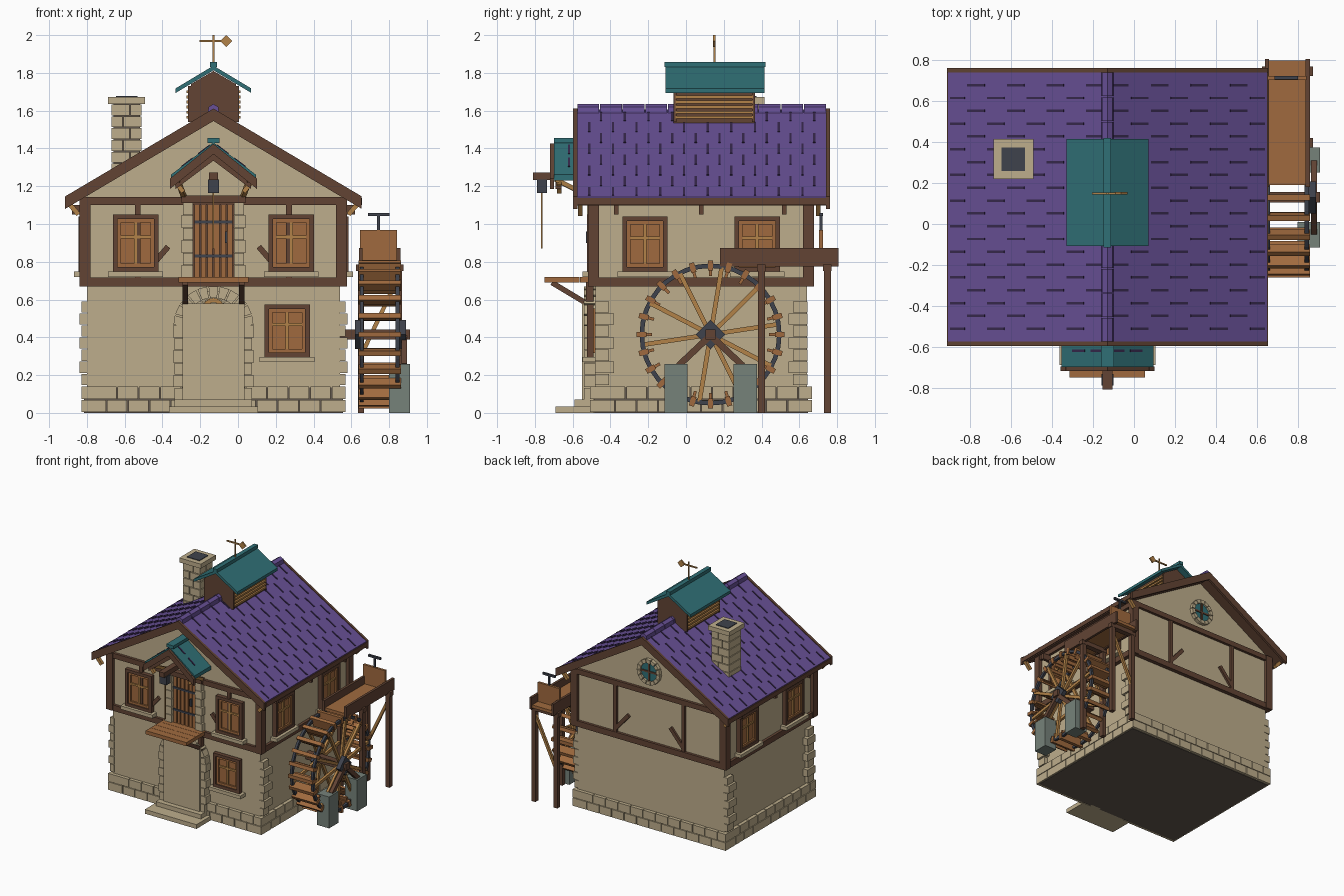
import bpy, bmesh, math
from mathutils import Matrix, Vector

if "Cube" in bpy.data.objects:
    bpy.data.objects.remove(bpy.data.objects["Cube"])

COL = dict(stone=(190, 174, 140), mortar=(98, 88, 78), dark_wood=(98, 68, 52), plank_wood=(160, 106, 62),
           light_wood=(178, 130, 72), purple_tile=(104, 80, 150), tile_gap=(54, 40, 76), teal=(48, 112, 118),
           iron=(62, 66, 76), grey_stone=(118, 130, 122))
lin = lambda v: (v / 255 / 12.92) if v < 10 else ((v / 255 + 0.055) / 1.055) ** 2.4
MATS = {}
for n, c in COL.items():
    MATS[n] = bpy.data.materials.new(n)
    MATS[n].diffuse_color = (*[lin(v) for v in c], 1)
KEYS = list(COL)
I4 = Matrix.Identity(4)
CX, CY = -0.13, 0.08


class Part:
    """Collects closed solids into one named object."""
    def __init__(self, name):
        self.name, self.bm = name, bmesh.new()

    def faces(self, pts, idx, mat, M):
        v = [self.bm.verts.new(M @ Vector(p)) for p in pts]
        for f in idx:
            self.bm.faces.new([v[i] for i in f]).material_index = KEYS.index(mat)

    def box(self, x0, x1, y0, y1, z0, z1, mat, M=I4):
        self.prism([(x0, z0), (x1, z0), (x1, z1), (x0, z1)], y0, y1, mat, M)

    def prism(self, prof, y0, y1, mat, M=I4):
        n = len(prof)
        pts = [(x, y0, z) for x, z in prof] + [(x, y1, z) for x, z in prof]
        idx = [tuple(range(n)), tuple(range(n, 2 * n))]
        idx += [(i, (i + 1) % n, n + (i + 1) % n, n + i) for i in range(n)]
        self.faces(pts, idx, mat, M)

    def bar(self, p, q, w, h, mat, M=I4):
        p, q = Vector(p), Vector(q)
        R = Matrix.Translation((p + q) / 2) @ (q - p).to_track_quat('Y', 'Z').to_matrix().to_4x4()
        l = (q - p).length / 2
        self.box(-w / 2, w / 2, -l, l, -h / 2, h / 2, mat, M @ R)

    def arc(self, u, z, r0, r1, a0, a1, d0, d1, n, mat, M=I4):
        closed = a1 - a0 > 6.28
        m = n if closed else n + 1
        pts = []
        for i in range(m):
            a = a0 + (a1 - a0) * i / n
            pts += [(u + r * math.cos(a), d, z + r * math.sin(a)) for r, d in ((r0, d0), (r1, d0), (r1, d1), (r0, d1))]
        idx = [(4 * i + k, 4 * i + (k + 1) % 4, 4 * ((i + 1) % m) + (k + 1) % 4, 4 * ((i + 1) % m) + k)
               for i in range(n) for k in range(4)]
        if not closed:
            idx += [(0, 1, 2, 3), (4 * n, 4 * n + 1, 4 * n + 2, 4 * n + 3)]
        self.faces(pts, idx, mat, M)

    def done(self):
        bmesh.ops.recalc_face_normals(self.bm, faces=self.bm.faces)
        me = bpy.data.meshes.new(self.name)
        used = sorted({f.material_index for f in self.bm.faces})
        for f in self.bm.faces:
            f.material_index = used.index(f.material_index)
        self.bm.to_mesh(me)
        for i in used:
            me.materials.append(MATS[KEYS[i]])
        bpy.context.collection.objects.link(bpy.data.objects.new(self.name, me))


# wall frames: local x runs along the wall, local y points outwards
def frame(deg, dist):
    a = math.radians(deg)
    o = Vector((math.sin(a), -math.cos(a), 0))
    u = Vector((math.cos(a), math.sin(a), 0))
    M = Matrix(((u.x, o.x, 0, CX + o.x * dist), (u.y, o.y, 0, CY + o.y * dist), (0, 0, 1, 0), (0, 0, 0, 1)))
    return M

HX, HY = 0.68, 0.57
FRONT, RIGHT, BACK, LEFT = frame(0, HY), frame(90, HX), frame(180, HY), frame(270, HX)
SIDES = ((FRONT, HX, HY), (RIGHT, HY, HX), (BACK, HX, HY), (LEFT, HY, HX))

# walls
p = Part("walls")
p.box(CX - 0.67, CX + 0.67, CY - 0.56, CY + 0.56, 0.1, 0.7, 'stone')
p.prism([(CX - HX, 0.69), (CX + HX, 0.69), (CX + HX, 1.15), (CX, 1.56), (CX - HX, 1.15)], CY - HY, CY + HY, 'stone')
p.done()

# foundation and its stone courses
p = Part("foundation")
p.box(CX - 0.685, CX + 0.685, CY - 0.565, CY + 0.565, 0, 0.135, 'mortar')
for M, w, _ in SIDES:
    n = 12 if w == HX else 10
    for r in range(2):
        edges = [-w - 0.02] + [-w + 2 * w * (i + 0.5 * r) / n for i in range(1, n)] + [w + 0.02]
        for a, b in zip(edges, edges[1:]):
            p.box(a + 0.003, b - 0.003, -0.01, 0.018, 0.004 + 0.07 * r, 0.069 + 0.07 * r, 'stone', M)
p.done()

# corner stones on the side walls
p = Part("corner_stones")
for M in (RIGHT, LEFT):
    for s in (-1, 1):
        for i in range(7):
            w = 0.1 if i % 2 else 0.075
            a, b = sorted((s * 0.562, s * (0.562 - w)))
            p.box(a, b, -0.02, 0.018 + 0.012 * (i % 2), 0.148 + i * 0.064, 0.207 + i * 0.064, 'stone', M)
p.done()

# timber frame
p = Part("timber_frame")
for M, w, _ in SIDES:
    gable = w == HX
    for z0, z1 in ((0.668, 0.716), (1.1, 1.142)):
        p.box(-w - 0.02, w + 0.02, -0.02, 0.022, z0, z1, 'dark_wood', M)
    for s in (-1, 1):
        p.box(*sorted((s * (w + 0.028), s * (w - 0.025))), -0.03, 0.028, 0.67, 1.14, 'dark_wood', M)
        if gable:
            x = 0.31 if M == BACK else 0.4
            x2 = 0.31 if M == BACK else 0.36
            p.box(s * x - 0.015, s * x + 0.015, -0.01, 0.018, 0.7, 1.11, 'dark_wood', M)
            p.bar((s * x2, 0.004, 0.74), (s * (x2 - 0.12), 0.004, 0.88), 0.026, 0.03, 'dark_wood', M)
        else:
            for y in (-0.45, 0, 0.44):
                p.box(y - 0.012, y + 0.012, 0, 0.07, 1.05, 1.1, 'dark_wood', M)
p.done()


# windows with frames, panes, bars and sills
def window(name, M, u, z0, z1, w=0.12):
    p = Part(name)
    zm = (z0 + z1) / 2
    p.box(u - w + 0.02, u + w - 0.02, -0.01, 0.01, z0 + 0.02, z1 - 0.02, 'plank_wood', M)
    for t, d, k, m in ((0, 0.035, 0.024, 'dark_wood'), (0.024, 0.025, 0.018, 'plank_wood')):
        for s in (-1, 1):
            p.box(*sorted((u + s * (w - t), u + s * (w - t - k))), 0, d, z0 + t, z1 - t, m, M)
        p.box(u - w + t, u + w - t, 0, d - 0.001, z0 + t, z0 + t + k, m, M)
        p.box(u - w + t, u + w - t, 0, d - 0.001, z1 - t - k, z1 - t, m, M)
    p.box(u - 0.008, u + 0.008, 0, 0.022, z0 + 0.03, z1 - 0.03, 'light_wood', M)
    p.box(u - w + 0.03, u + w - 0.03, 0, 0.02, zm + 0.025, zm + 0.04, 'light_wood', M)
    p.box(u - w - 0.025, u + w + 0.025, -0.01, 0.058, z0 - 0.028, z0, 'stone', M)
    p.done()

for s, n in ((-1, "a"), (1, "b")):
    window("front_window_" + n, FRONT, s * 0.412, 0.748, 1.05)
    window("right_window_" + n, RIGHT, s * 0.297, 0.748, 1.04)
    window("left_window_" + n, LEFT, s * 0.297, 0.748, 1.04)
window("ground_window", FRONT, 0.39, 0.297, 0.573)

# round window in the back gable
p = Part("round_window")
p.arc(0, 1.29, 0.001, 0.08, 0, 2 * math.pi, -0.01, 0.012, 20, 'teal', BACK)
for i in range(14):
    a = i * math.tau / 14
    p.arc(0, 1.29, 0.075, 0.105, a + 0.03, a + math.tau / 14 - 0.03, -0.01, 0.028, 1, 'stone', BACK)
p.box(-0.007, 0.007, 0, 0.02, 1.215, 1.365, 'dark_wood', BACK)
p.box(-0.075, 0.075, 0, 0.019, 1.283, 1.297, 'dark_wood', BACK)
p.done()

# ground entrance: door block, jambs, arch and steps
p = Part("entrance")
p.box(-0.165, 0.165, -0.02, 0.06, 0.0, 0.58, 'stone', FRONT)
for s in (-1, 1):
    for i in range(6):
        w = 0.215 if i % 2 else 0.205
        p.box(*sorted((s * 0.15, s * w)), -0.02, 0.05, 0.07 + i * 0.066, 0.132 + i * 0.066, 'stone', FRONT)
for i in range(11):
    a = i * math.pi / 11
    p.arc(0, 0.46, 0.15, 0.212, a + 0.02, a + math.pi / 11 - 0.02, -0.02, 0.05, 1, 'stone', FRONT)
    p.arc(0, 0.55, 0.06, 0.1, a + 0.03, a + math.pi / 11 - 0.03, -0.02, 0.035, 1, 'stone', FRONT)
p.arc(0, 0.55, 0.035, 0.058, 0, math.pi, -0.02, 0.03, 8, 'light_wood', FRONT)
p.box(-0.235, 0.235, 0.0, 0.2, 0, 0.035, 'stone', FRONT)
p.box(-0.205, 0.205, 0.0, 0.1, 0.035, 0.07, 'stone', FRONT)
p.done()

# loading door
p = Part("loading_door")
p.box(-0.11, 0.11, -0.01, 0.008, 0.71, 1.12, 'dark_wood', FRONT)
for i in range(6):
    x = -0.105 + i * 0.035
    p.box(x + 0.004, x + 0.031, 0, 0.02, 0.715, 1.11, 'plank_wood', FRONT)
for z in (0.83, 1.01):
    p.box(-0.1, 0.1, 0.015, 0.027, z - 0.008, z + 0.008, 'iron', FRONT)
p.box(0.06, 0.075, 0.015, 0.04, 0.9, 0.96, 'iron', FRONT)
for s in (-1, 1):
    for i in range(6):
        p.box(*sorted((s * 0.108, s * (0.172 - 0.01 * (i % 2)))), -0.01, 0.035, 0.718 + i * 0.066, 0.78 + i * 0.066,
              'stone', FRONT)
p.box(-0.17, 0.17, -0.01, 0.045, 1.112, 1.15, 'dark_wood', FRONT)
p.done()

# loading platform
p = Part("loading_platform")
for i in range(4):
    p.box(-0.185, 0.185, 0.01 + i * 0.063, 0.071 + i * 0.063, 0.69, 0.72, 'plank_wood', FRONT)
for s in (-1, 1):
    p.bar((s * 0.15, 0.22, 0.69), (s * 0.15, 0.02, 0.57), 0.028, 0.028, 'dark_wood', FRONT)
    p.box(s * 0.15 - 0.015, s * 0.15 + 0.015, 0, 0.04, 0.55, 0.69, 'dark_wood', FRONT)
p.done()

# main roof with staggered tile gaps, trim and ridge caps
p = Part("main_roof")
K, W, TOP, Y0, Y1 = 0.592, 0.78, 1.605, -0.575, 0.742
def slab(p, half, top, k, t, y0, y1, mat, s):
    p.prism([(CX, top), (CX + s * half, top - k * half), (CX + s * half, top - k * half - t), (CX, top - t)], y0, y1, mat)
for s in (-1, 1):
    slab(p, W, TOP, K, 0.026, Y0, Y1, 'purple_tile', s)
    slab(p, W - 0.01, TOP - 0.026, K, 0.024, Y0, Y1, 'dark_wood', s)
    for ya, yb in ((Y0 - 0.022, Y0), (Y1, Y1 + 0.02)):
        slab(p, W + 0.005, TOP + 0.006, K, 0.066, ya, yb, 'dark_wood', s)
    p.box(*sorted((CX + s * W, CX + s * (W + 0.006))), Y0, Y1, 1.1, 1.137, 'dark_wood')
    for j in range(1, 21):
        for i in range(8):
            if (i + j) % 2 == 0:
                y, a = Y0 + j * 0.0627, 0.0 + i * 0.097
                P = [(CX + s * d, y, TOP - K * d) for d in (a + 0.018, a + 0.102 if i < 7 else a + 0.09)]
                p.bar(P[0], P[1], 0.012, 0.008, 'tile_gap')
    for y in (-0.56, 0.7):
        p.bar((CX + s * 0.77, y, 1.115), (CX + s * 0.715, y, 1.05), 0.025, 0.025, 'light_wood')
p.done()
p = Part("ridge_caps")
for i in range(11):
    y = Y0 + i * 0.12
    p.prism([(CX - 0.03, 1.585), (CX + 0.03, 1.585), (CX + 0.026, 1.62), (CX, 1.635), (CX - 0.026, 1.62)],
            y, min(y + 0.115, Y1), 'purple_tile')
p.done()

# hoist canopy, beam and rope
p = Part("hoist_canopy")
for s in (-1, 1):
    slab(p, 0.225, 1.432, 0.76, 0.03, -0.7, -0.48, 'teal', s)
    slab(p, 0.23, 1.425, 0.8, 0.055, -0.72, -0.698, 'dark_wood', s)
    for d in (0.08, 0.17):
        p.bar((CX + s * d, -0.62, 1.432 - 0.76 * d), (CX + s * (d - 0.06), -0.62, 1.432 - 0.76 * (d - 0.06)), 0.012,
              0.008, 'tile_gap')
    slab(p, 0.2, 1.37, 0.75, 0.035, -0.69, -0.66, 'dark_wood', s)
    p.bar((CX + s * 0.19, -0.69, 1.235), (CX + s * 0.155, -0.5, 1.14), 0.024, 0.024, 'light_wood')
    p.bar((CX + s * 0.2, -0.67, 1.22), (CX + s * 0.16, -0.67, 1.17), 0.024, 0.024, 'light_wood')
    p.box(CX + s * 0.19 - 0.015, CX + s * 0.19 + 0.015, -0.72, -0.48, 1.23, 1.262, 'dark_wood')
p.box(CX - 0.032, CX + 0.032, -0.7, -0.48, 1.43, 1.455, 'teal')
p.done()
p = Part("hoist_beam")
p.box(CX - 0.024, CX + 0.024, -0.81, -0.48, 1.232, 1.272, 'dark_wood')
p.box(CX - 0.03, CX + 0.03, -0.79, -0.735, 1.165, 1.235, 'iron')
p.box(CX - 0.004, CX + 0.004, -0.767, -0.759, 0.87, 1.17, 'light_wood')
p.done()

# chimney
p = Part("chimney")
X, Y = -0.59, 0.317
p.box(X - 0.07, X + 0.07, Y - 0.07, Y + 0.07, 1.2, 1.64, 'mortar')
for i in range(7):
    z, o = 1.2 + i * 0.0625, 0.018 * (-1) ** i
    for a, b in ((-0.079, o - 0.003), (o + 0.003, 0.079)):
        p.box(X + a, X + b, Y - 0.08, Y - 0.001, z, z + 0.057, 'stone')
        p.box(X + a, X + b, Y + 0.001, Y + 0.08, z, z + 0.057, 'stone')
p.box(X - 0.098, X + 0.098, Y - 0.098, Y + 0.098, 1.635, 1.672, 'stone')
p.box(X - 0.057, X + 0.057, Y - 0.057, Y + 0.057, 1.66, 1.677, 'iron')
p.done()

# cupola with louvres and weather vane
p = Part("cupola")
p.prism([(CX - 0.12, 1.5), (CX + 0.12, 1.5), (CX + 0.12, 1.74), (CX, 1.81), (CX - 0.12, 1.74)], -0.065, 0.365, 'dark_wood')
for s in (-1, 1):
    for i in range(6):
        z = 1.565 + i * 0.027
        p.bar((CX + s * 0.126, -0.055, z), (CX + s * 0.126, 0.355, z), 0.032, 0.015, 'light_wood')
    for y in (-0.065, 0.35):
        p.box(*sorted((CX + s * 0.115, CX + s * 0.135)), y, y + 0.015, 1.54, 1.73, 'dark_wood')
    slab(p, 0.2, 1.838, 0.6, 0.024, -0.108, 0.415, 'teal', s)
p.box(CX - 0.018, CX + 0.018, -0.115, 0.42, 1.83, 1.857, 'teal')
p.done()
p = Part("weather_vane")
V = Matrix.Translation((CX, 0.15, 0))
p.box(-0.005, 0.005, -0.005, 0.005, 1.84, 2.0, 'light_wood', V)
p.box(-0.075, 0.06, -0.005, 0.005, 1.964, 1.974, 'light_wood', V)
p.prism([(0.035, 1.969), (0.067, 1.937), (0.099, 1.969), (0.067, 2.0)], -0.006, 0.006, 'light_wood', V)
p.done()

# water wheel
WM = Matrix(((0, 1, 0, 0), (1, 0, 0, 0.13), (0, 0, 1, 0.415), (0, 0, 0, 1)))
p = Part("water_wheel")
for x in (0.645, 0.835):
    p.arc(0, 0, 0.352, 0.376, 0, math.tau, x, x + 0.02, 36, 'iron', WM)
    for i in range(10):
        a = i * math.tau / 10 + 0.15
        c, s = math.cos(a), math.sin(a)
        p.bar((0.04 * c, x + 0.01, 0.04 * s), (0.36 * c, x + 0.01, 0.36 * s), 0.02, 0.024, 'light_wood', WM)
for i in range(24):
    R = WM @ Matrix.Rotation(i * math.tau / 24, 4, 'Y')
    p.box(0.31, 0.37, 0.655, 0.845, -0.008, 0.008, 'plank_wood', R)
    p.box(0.34, 0.392, 0.638, 0.862, -0.014, 0.014, 'plank_wood', R)
p.done()
p = Part("axle")
p.box(-0.026, 0.026, 0.52, 0.91, -0.026, 0.026, 'dark_wood', WM)
for x0, x1 in ((0.855, 0.89), (0.62, 0.645)):
    p.prism([(-0.078, 0), (0, -0.078), (0.078, 0), (0, 0.078)], x0, x1, 'iron', WM)
p.done()
p = Part("wheel_piers")
for s in (-1, 1):
    p.box(0.8, 0.91, 0.13 + s * 0.183 - 0.062, 0.13 + s * 0.183 + 0.062, 0, 0.258, 'grey_stone')
    p.bar((0.88, 0.13, 0.41), (0.88, 0.13 + s * 0.17, 0.25), 0.03, 0.034, 'dark_wood')
p.done()

# water flume with trestle and sluice gate
p = Part("flume")
p.box(0.655, 0.845, 0.19, 0.80, 0.785, 0.81, 'plank_wood')
for x in (0.64, 0.84):
    p.box(x, x + 0.02, 0.18, 0.808, 0.775, 0.872, 'dark_wood')
    for y in (0.38, 0.73):
        p.box(x - 0.006, x + 0.028, y, y + 0.038, 0, 0.78, 'dark_wood')
for y in (0.38, 0.73):
    p.box(0.625, 0.875, y - 0.005, y + 0.04, 0.75, 0.785, 'dark_wood')
    p.bar((0.65, y + 0.02, 0.3), (0.85, y + 0.02, 0.72), 0.02, 0.022, 'light_wood')
p.done()
p = Part("sluice_gate")
p.box(0.645, 0.843, 0.705, 0.725, 0.8, 0.967, 'plank_wood')
p.box(0.737, 0.752, 0.708, 0.722, 0.96, 1.05, 'iron')
p.box(0.688, 0.802, 0.706, 0.724, 1.042, 1.058, 'iron')
p.done()

for m in bpy.data.materials:
    if m.users and not m.is_grease_pencil:
        m.use_nodes = True
        m.node_tree.nodes["Principled BSDF"].inputs["Base Color"].default_value = m.diffuse_color
